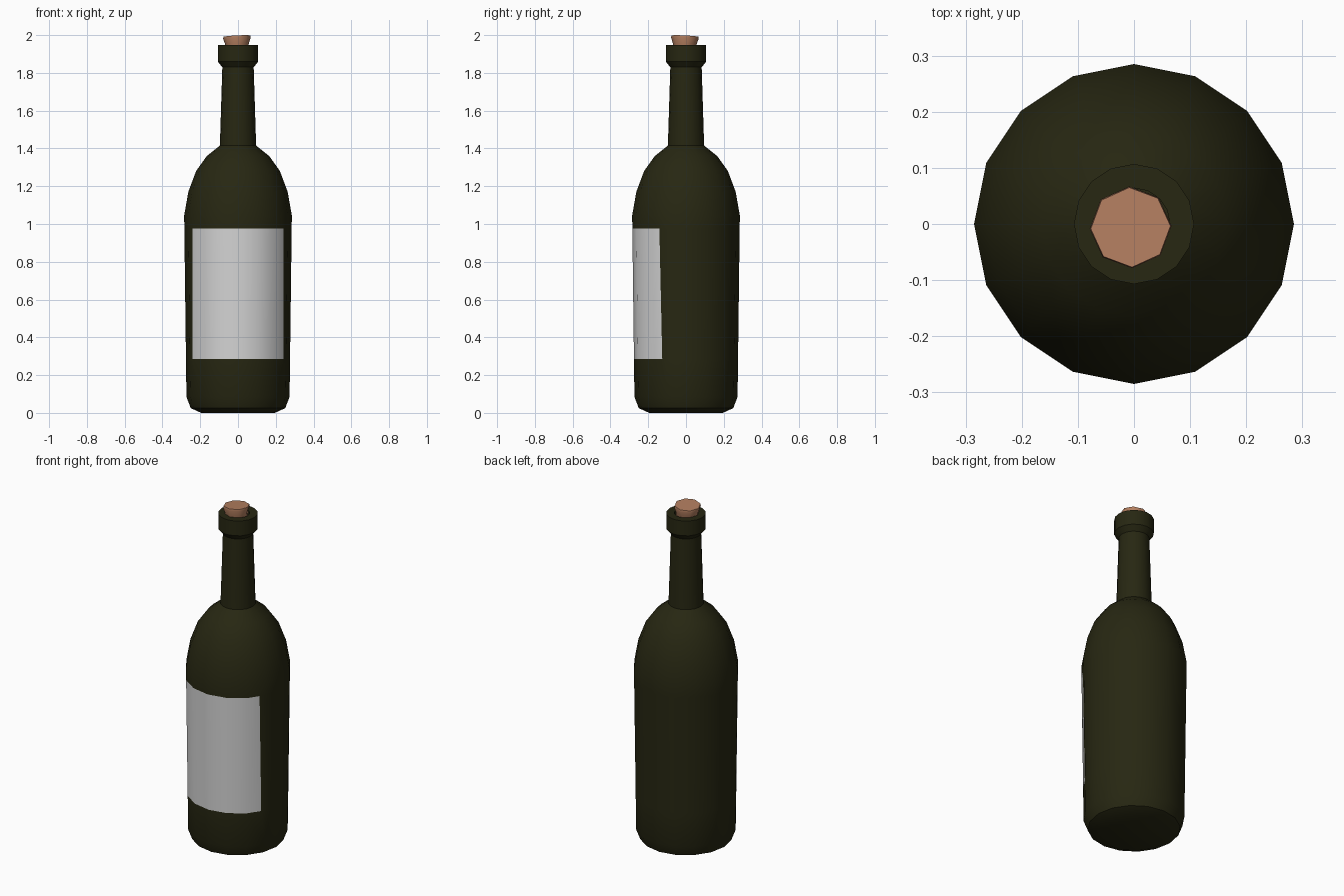
import bpy, bmesh, math
from mathutils import Vector

if "Cube" in bpy.data.objects:
    bpy.data.objects.remove(bpy.data.objects["Cube"])


def material(name, rgb):
    m = bpy.data.materials.new(name)
    m.diffuse_color = (*rgb, 1)
    m.use_nodes = True
    m.node_tree.nodes["Principled BSDF"].inputs["Base Color"].default_value = m.diffuse_color
    return m


green = material("dark green glass", (0.02, 0.02, 0.006))
white = material("label paper", (0.66, 0.66, 0.66))
tan = material("cork tan", (0.45, 0.21, 0.115))


def lathe(profile, sides, centre=(0, 0), phase=0.0):
    """Revolve (radius, z) points into a closed-ended bmesh."""
    bm = bmesh.new()
    rings = []
    for r, z in profile:
        rings.append([bm.verts.new((centre[0] + r * math.cos(phase + math.tau * i / sides),
                                    centre[1] + r * math.sin(phase + math.tau * i / sides), z))
                      for i in range(sides)])
    for a, b in zip(rings, rings[1:]):
        for i in range(sides):
            j = (i + 1) % sides
            bm.faces.new((a[i], a[j], b[j], b[i]))
    bm.faces.new(rings[0][::-1])
    bm.faces.new(rings[-1])
    return bm


def finish(bm, name, mats, angle):
    me = bpy.data.meshes.new(name)
    bm.to_mesh(me)
    bm.free()
    for m in mats:
        me.materials.append(m)
    ob = bpy.data.objects.new(name, me)
    bpy.context.collection.objects.link(ob)
    bpy.ops.object.select_all(action='DESELECT')
    ob.select_set(True)
    bpy.context.view_layer.objects.active = ob
    bpy.ops.object.shade_smooth_by_angle(angle=math.radians(angle))
    return ob


# Bottle: base, body, shoulder, neck, lip and the mouth recess
bottle = lathe([(0.195, 0.0), (0.25, 0.025), (0.273, 0.085), (0.285, 1.045),
                (0.263, 1.17), (0.222, 1.28), (0.165, 1.36), (0.096, 1.415),
                (0.083, 1.83), (0.107, 1.86), (0.107, 1.948), (0.064, 1.948),
                (0.064, 1.87)], 16)

# Label: cut the front of the body into a wrapped rectangle
LOW, HIGH, HALF = 0.285, 0.975, 0.241
for z in (LOW, HIGH):
    bmesh.ops.bisect_plane(bottle, geom=bottle.verts[:] + bottle.edges[:] + bottle.faces[:],
                           plane_co=(0, 0, z), plane_no=(0, 0, 1))


def front_band():
    return [f for f in bottle.faces
            if LOW < f.calc_center_median().z < HIGH and f.calc_center_median().y < 0]


for x in (-HALF, HALF):
    faces = front_band()
    edges = list({e for f in faces for e in f.edges})
    verts = list({v for f in faces for v in f.verts})
    bmesh.ops.bisect_plane(bottle, geom=verts + edges + faces,
                           plane_co=(x, 0, 0), plane_no=(1, 0, 0))
for f in front_band():
    if abs(f.calc_center_median().x) < HALF:
        f.material_index = 1
finish(bottle, "bottle", [green, white], 38)

# Cork: eight-sided, slightly off centre and tilted
cork = lathe([(0.06, 1.88), (0.063, 1.955), (0.073, 1.985), (0.071, 1.996)], 8,
             centre=(-0.006, -0.006), phase=math.radians(2))
for v in cork.verts:
    v.co.z += 0.05 * (v.co.x - v.co.y) * (v.co.z > 1.97)
top = max(v.co.z for v in cork.verts)
for v in cork.verts:
    v.co.z += 2.0 - top
finish(cork, "cork", [tan], 50)
